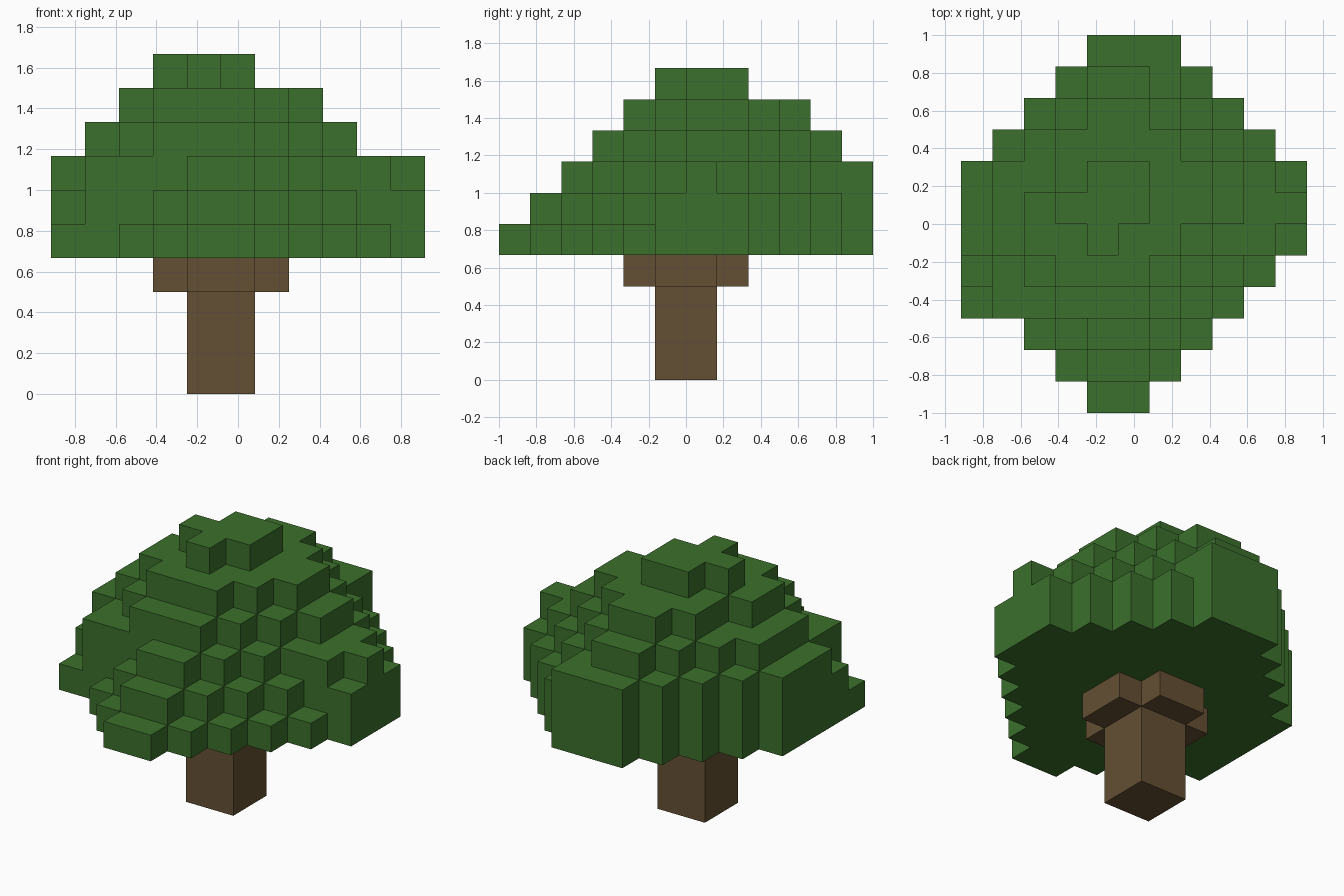
import bpy
import bmesh
import math
from mathutils import Vector

default_cube = bpy.data.objects.get("Cube")
if default_cube:
    bpy.data.objects.remove(default_cube, do_unlink=True)

UNIT = 1 / 6                            # edge length of one block
ORIGIN = Vector((-5.5, -6.0, 0.0))      # corner of the block grid
AXES = [Vector((1, 0, 0)), Vector((0, 1, 0)), Vector((0, 0, 1))]


def make_material(name, colour):
    mat = bpy.data.materials.new(name)
    mat.use_nodes = True
    mat.diffuse_color = colour
    mat.node_tree.nodes["Principled BSDF"].inputs["Base Color"].default_value = colour
    return mat


def layer_cells(level, first_row, spans):
    """Blocks of one layer: each span is the first and last block of a row."""
    return {(column, first_row + row, level)
            for row, (start, end) in enumerate(spans)
            for column in range(start, end + 1)}


def build_blocks(name, cells, neighbours, material):
    """Joins blocks into one shell, leaving out the faces between blocks."""
    bm = bmesh.new()
    verts = {}

    def corner(point):
        key = tuple(round(c) for c in point)
        if key not in verts:
            verts[key] = bm.verts.new((Vector(key) + ORIGIN) * UNIT)
        return verts[key]

    solid = cells | neighbours
    for cell in sorted(cells):
        base = Vector(cell)
        for axis, normal in enumerate(AXES):
            u, v = AXES[(axis + 1) % 3], AXES[(axis + 2) % 3]
            for side in (False, True):
                beside = base + normal if side else base - normal
                if tuple(int(c) for c in beside) in solid:
                    continue
                start = base + normal if side else base
                loop = [start, start + u, start + u + v, start + v]
                if not side:
                    loop.reverse()
                bm.faces.new([corner(p) for p in loop])

    # Merge the flat areas into large clean faces
    bmesh.ops.dissolve_limit(bm, angle_limit=math.radians(1),
                             verts=bm.verts[:], edges=bm.edges[:])
    mesh = bpy.data.meshes.new(name)
    bm.to_mesh(mesh)
    bm.free()
    mesh.materials.append(material)
    obj = bpy.data.objects.new(name, mesh)
    bpy.context.collection.objects.link(obj)
    return obj


leaf_green = make_material("leaf green", (0.044, 0.162, 0.025, 1.0))
bark_brown = make_material("bark brown", (0.130, 0.080, 0.033, 1.0))

# Trunk: square post with a cross-shaped top
trunk = set()
for level in range(3):
    trunk |= layer_cells(level, 5, [(4, 5)] * 2)
trunk |= layer_cells(3, 4, [(4, 5), (3, 6), (3, 6), (4, 5)])

# Canopy: stepped layers from the widest at the bottom to the crown
WIDE = [(0, 10)] * 3
BACK = [(1, 9), (2, 8), (3, 7), (4, 6)]
canopy_layers = [
    (0, [(4, 5), (3, 6), (2, 7), (0, 8), (0, 9)] + WIDE + BACK),
    (1, [(4, 5), (3, 6), (1, 7), (0, 8)] + WIDE + BACK),
    (2, [(4, 5), (1, 6), (1, 7), (0, 9), (0, 10), (0, 9),
         (1, 8), (2, 7), (3, 6), (4, 6)]),
    (3, [(3, 5), (2, 6), (1, 7), (1, 8), (1, 8), (2, 7), (3, 6), (4, 5)]),
    (4, [(3, 5), (2, 6), (2, 7), (3, 7), (3, 6), (4, 5)]),
    (5, [(4, 4), (3, 5), (4, 5)]),
]
canopy = set()
for step, (first_row, spans) in enumerate(canopy_layers):
    canopy |= layer_cells(4 + step, first_row, spans)

build_blocks("trunk", trunk, canopy, bark_brown)
build_blocks("canopy", canopy, trunk, leaf_green)
